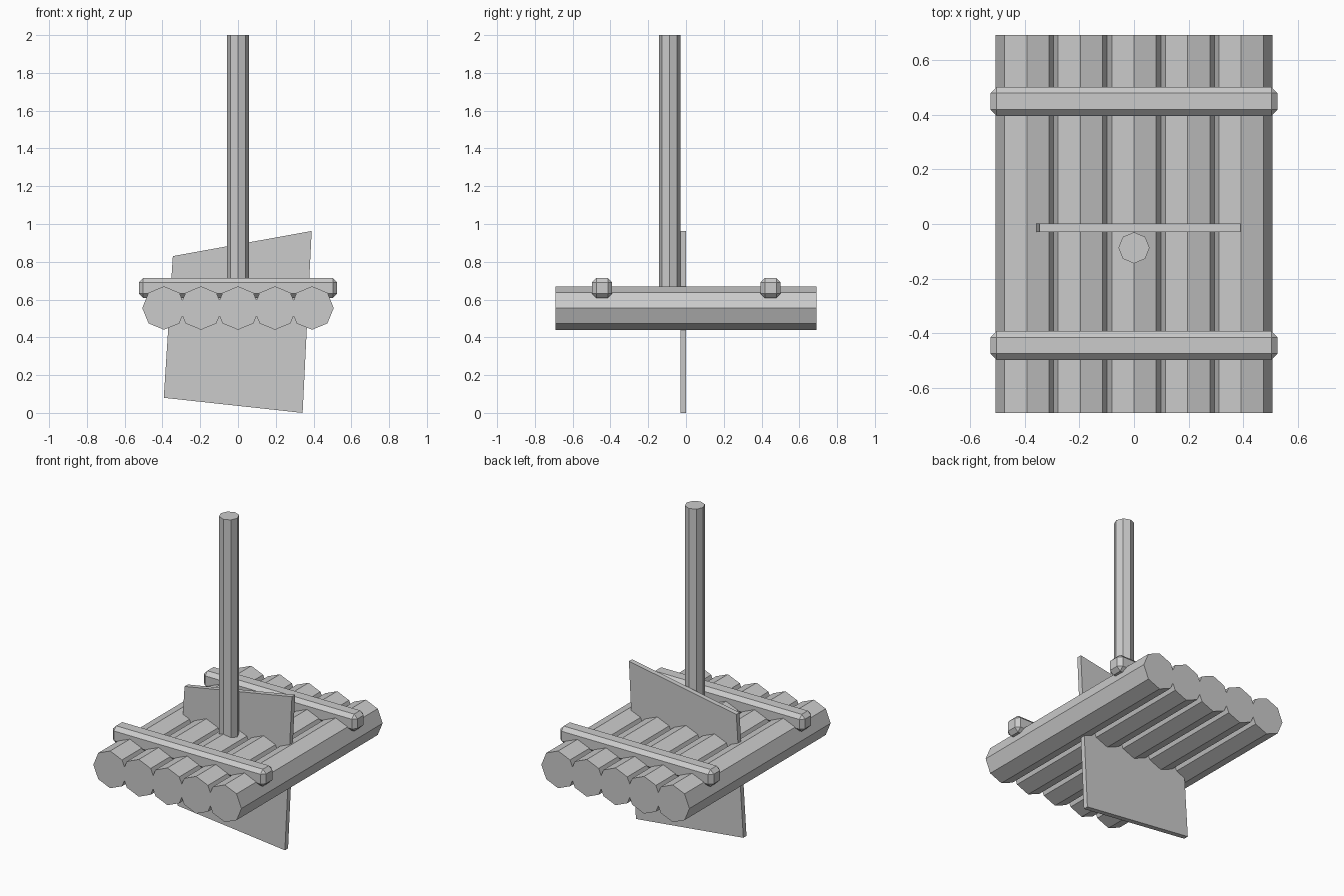
import bpy, bmesh
from math import cos, sin, pi

if "Cube" in bpy.data.objects:
    bpy.data.objects.remove(bpy.data.objects["Cube"])


def make_object(name, bm):
    bmesh.ops.recalc_face_normals(bm, faces=bm.faces)
    mesh = bpy.data.meshes.new(name)
    bm.to_mesh(mesh)
    bm.free()
    obj = bpy.data.objects.new(name, mesh)
    bpy.context.collection.objects.link(obj)
    return obj


def prism(name, points, direction):
    """Extrude a closed polygon along a direction."""
    bm = bmesh.new()
    face = bm.faces.new([bm.verts.new(p) for p in points])
    ext = bmesh.ops.extrude_face_region(bm, geom=[face], use_keep_orig=True)
    verts = [g for g in ext["geom"] if isinstance(g, bmesh.types.BMVert)]
    bmesh.ops.translate(bm, vec=direction, verts=verts)
    return make_object(name, bm)


def octagon(radius):
    return [(radius * cos(i * pi / 4), radius * sin(i * pi / 4)) for i in range(8)]


# Deck: five overlapping octagonal logs
for i in range(5):
    cx = (i - 2) * 0.196
    prism(f"log_{i + 1}", [(cx + a, -0.69, 0.555 + b) for a, b in octagon(0.115)],
          (0, 1.38, 0))

# Two chamfered cross beams
for name, y in (("front_beam", -0.444), ("back_beam", 0.448)):
    bm = bmesh.new()
    bmesh.ops.create_cube(bm, size=1)
    bmesh.ops.scale(bm, vec=(1.05, 0.106, 0.106), verts=bm.verts)
    bmesh.ops.bevel(bm, geom=bm.edges[:], offset=0.023, segments=1,
                    affect='EDGES', profile=0.5)
    beam = make_object(name, bm)
    beam.location = (0, y, 0.661)

# Mast
prism("mast", [(a, -0.087 + b, 0.6) for a, b in octagon(0.057)], (0, 0, 1.4))

# Centre board passing through the deck
board = [(-0.393, 0.08), (0.342, 0.0), (0.39, 0.963), (-0.345, 0.83)]
prism("centre_board", [(x, -0.03, z) for x, z in board], (0, 0.031, 0))
